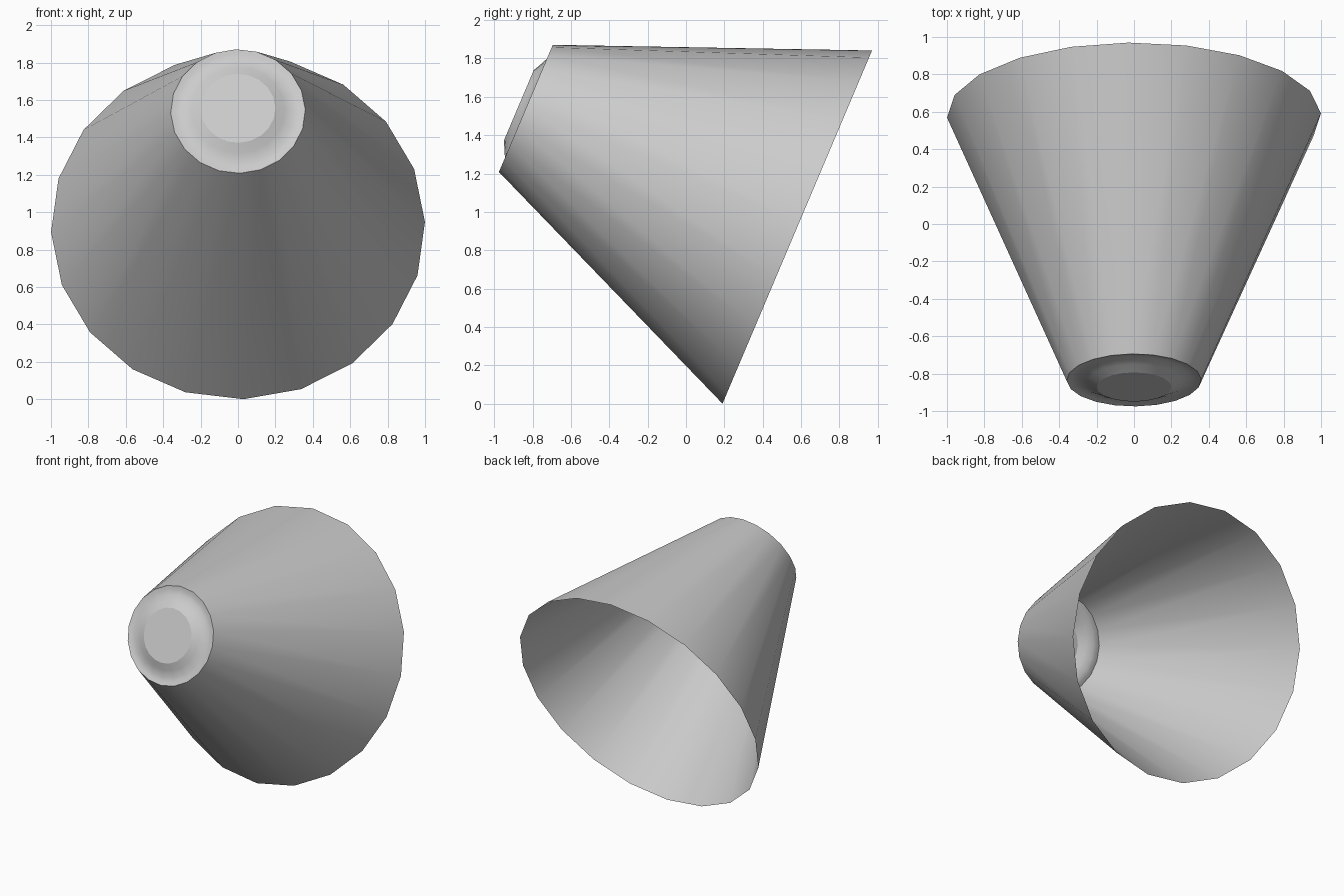
import bpy, bmesh
from math import sin, cos, radians, tau

if "Cube" in bpy.data.objects:
    bpy.data.objects.remove(bpy.data.objects["Cube"])

SIDES = 20
TILT = radians(67.05)      # leans the axis towards the front
PHASE = radians(1.7)
CENTRE = (0, 0.58, 0.921)  # centre of the wide opening


def lathe(name, profile, closed_tip=False):
    """Spin (radius, height, sideways shift) points into a tilted open surface."""
    bm = bmesh.new()
    rings = []
    for r, h, shift in profile:
        angles = [PHASE + tau * i / SIDES for i in range(SIDES)]
        rings.append([bm.verts.new((r * sin(a), shift - r * cos(a), h)) for a in angles])
    for lo, hi in zip(rings, rings[1:]):
        for i in range(SIDES):
            j = (i + 1) % SIDES
            bm.faces.new((lo[i], lo[j], hi[j], hi[i]))
    if closed_tip:
        bm.faces.new(rings[-1])
    mesh = bpy.data.meshes.new(name)
    bm.to_mesh(mesh)
    bm.free()
    obj = bpy.data.objects.new(name, mesh)
    bpy.context.collection.objects.link(obj)
    obj.location = CENTRE
    obj.rotation_euler = (TILT, 0, 0)
    bpy.ops.object.select_all(action='DESELECT')
    obj.select_set(True)
    bpy.context.view_layer.objects.active = obj
    bpy.ops.object.shade_smooth_by_angle(angle=radians(35))
    return obj


# Open conical shell
H, S = 1.544, 0.018
lathe("conical_shade", [(1.0, 0, 0), (0.36, H, S)])

# Narrow end: shallow groove rising to a flat round boss
end = lathe("end_cap", [(0.36, H, S), (0.335, H - 0.006, S), (0.30, H - 0.008, S),
                        (0.25, H + 0.014, S), (0.20, H + 0.04, S)], closed_tip=True)
end.data.polygons[-1].use_smooth = False
